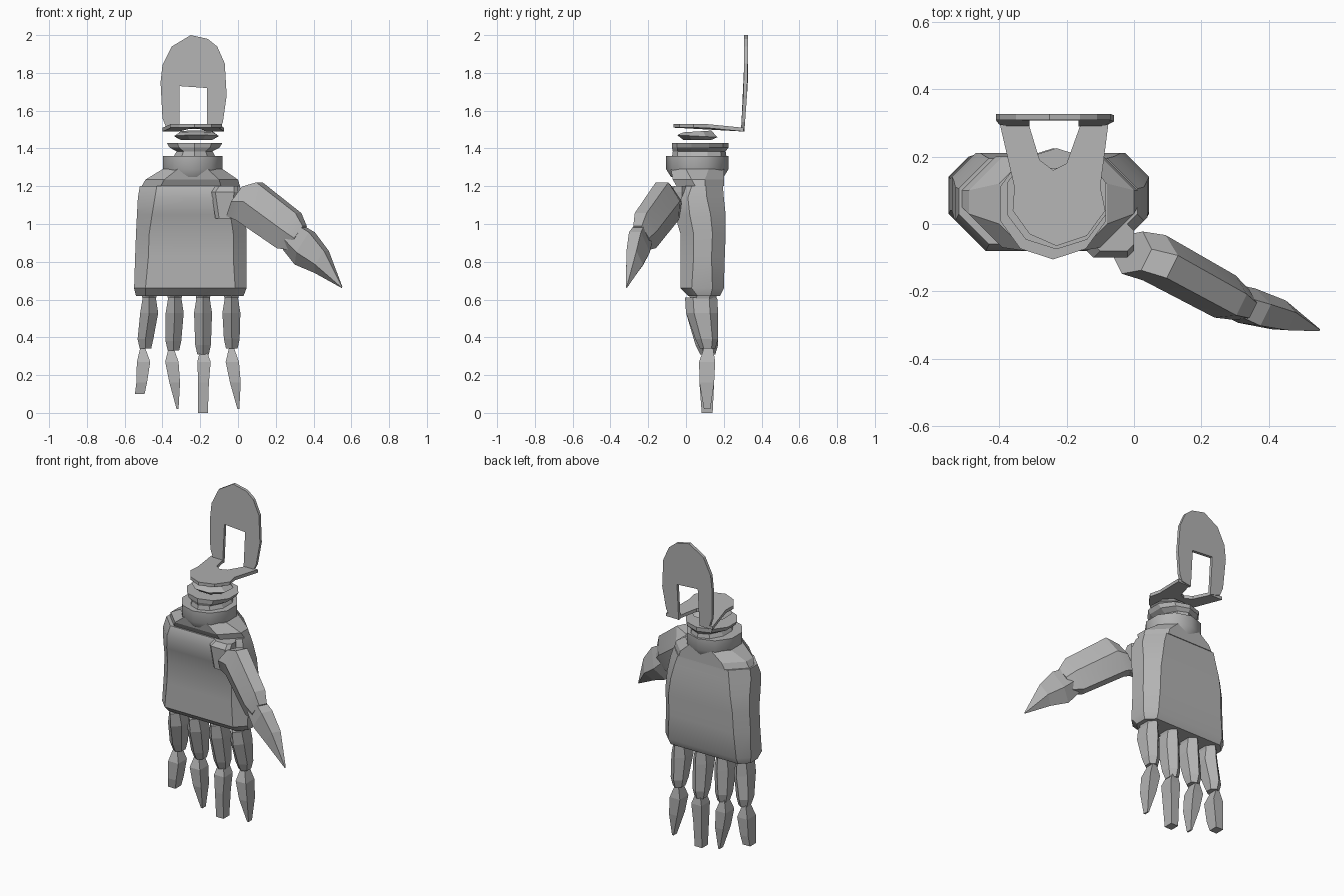
import bpy, bmesh, math
from mathutils import Vector

cube = bpy.data.objects.get("Cube")
if cube:
    bpy.data.objects.remove(cube)

grey = bpy.data.materials.new("warm_grey")
grey.use_nodes = True
COL = (0.45, 0.45, 0.45, 1)
grey.diffuse_color = COL
grey.node_tree.nodes["Principled BSDF"].inputs["Base Color"].default_value = COL


def finish(name, bm, smooth=None):
    bmesh.ops.recalc_face_normals(bm, faces=bm.faces)
    me = bpy.data.meshes.new(name)
    bm.to_mesh(me)
    bm.free()
    me.materials.append(grey)
    ob = bpy.data.objects.new(name, me)
    bpy.context.collection.objects.link(ob)
    if smooth:
        bpy.ops.object.select_all(action='DESELECT')
        ob.select_set(True)
        bpy.context.view_layer.objects.active = ob
        bpy.ops.object.shade_smooth_by_angle(angle=math.radians(smooth))
    return ob


def loft(name, rings, smooth=None):
    """Skin a stack of equal-length point rings and cap both ends."""
    bm = bmesh.new()
    vs = [[bm.verts.new(p) for p in r] for r in rings]
    n = len(vs[0])
    for a, b in zip(vs, vs[1:]):
        for i in range(n):
            j = (i + 1) % n
            bm.faces.new((a[i], a[j], b[j], b[i]))
    bm.faces.new(vs[0])
    bm.faces.new(vs[-1])
    return finish(name, bm, smooth)


def box_ring(z, x0, x1, y0, y1, c=0.0):
    """Horizontal rectangle with corners cut by c."""
    d = min(c, (y1 - y0) * 0.45)
    return [(x0 + c, y0, z), (x1 - c, y0, z), (x1, y0 + d, z), (x1, y1 - d, z),
            (x1 - c, y1, z), (x0 + c, y1, z), (x0, y1 - d, z), (x0, y0 + d, z)]


def oval_ring(z, cx, cy, rx, ry, n=10, tilt=0.0):
    return [(cx + rx * math.cos(t), cy + ry * math.sin(t), z + tilt * math.sin(t))
            for t in (math.tau * (i + 0.5) / n for i in range(n))]


def limb_ring(c, u, v, a, b, n=6):
    """Ring around c in the plane of u and v."""
    return [Vector(c) + u * a * math.cos(t) + v * b * math.sin(t)
            for t in (math.tau * (i + 0.5) / n for i in range(n))]


# Palm with a hollow across its front
loft("palm", [
    box_ring(0.62, -0.54, 0.03, 0.01, 0.18, 0.05),
    box_ring(0.66, -0.55, 0.045, -0.03, 0.20, 0.06),
    box_ring(0.82, -0.545, 0.045, -0.03, 0.205, 0.07),
    box_ring(0.95, -0.54, 0.045, -0.03, 0.21, 0.07),
    box_ring(1.05, -0.535, 0.04, -0.06, 0.21, 0.08),
    box_ring(1.14, -0.53, 0.03, -0.08, 0.20, 0.09),
    box_ring(1.20, -0.52, 0.01, -0.06, 0.195, 0.09)], 35)

# Shoulder of the palm, wrist and joint rings
loft("palm_shoulder", [
    box_ring(1.20, -0.51, 0.01, -0.05, 0.20, 0.10),
    box_ring(1.235, -0.49, 0.0, -0.07, 0.20, 0.10),
    box_ring(1.29, -0.40, -0.08, -0.08, 0.20, 0.08)])
loft("wrist", [
    oval_ring(1.25, -0.24, 0.06, 0.15, 0.14),
    oval_ring(1.29, -0.24, 0.06, 0.165, 0.165),
    oval_ring(1.36, -0.24, 0.06, 0.165, 0.165)], 40)
loft("wrist_collar", [
    oval_ring(1.35, -0.23, 0.07, 0.12, 0.145),
    oval_ring(1.385, -0.23, 0.07, 0.10, 0.14),
    oval_ring(1.405, -0.23, 0.075, 0.14, 0.15),
    oval_ring(1.43, -0.23, 0.075, 0.155, 0.15)])
loft("joint_disc", [
    oval_ring(1.445, -0.22, 0.06, 0.09, 0.08, 8),
    oval_ring(1.465, -0.22, 0.06, 0.125, 0.115, 8, -0.006),
    oval_ring(1.49, -0.22, 0.06, 0.09, 0.08, 8, 0.005)])

# Forked bracket: flat plate with two prongs reaching back
fork = [(-0.31, -0.03), (-0.23, -0.065), (-0.14, -0.035), (-0.085, 0.04), (-0.10, 0.11),
        (-0.075, 0.305), (-0.155, 0.305), (-0.20, 0.18), (-0.24, 0.16), (-0.28, 0.19),
        (-0.315, 0.305), (-0.40, 0.305), (-0.355, 0.11), (-0.36, 0.04)]
loft("bracket_fork", [[(x, y, z - 0.02 * max(0, y - 0.1) / 0.2) for x, y in fork]
                      for z in (1.51, 1.53)])

# Upright bracket plate with an open window at its foot
plate = [(-0.40, 1.56), (-0.41, 1.75), (-0.40, 1.84), (-0.35, 1.94), (-0.25, 2.0),
         (-0.16, 1.98), (-0.11, 1.94), (-0.07, 1.85), (-0.06, 1.68), (-0.08, 1.54),
         (-0.10, 1.50), (-0.165, 1.49), (-0.165, 1.72), (-0.31, 1.73), (-0.31, 1.49),
         (-0.38, 1.51)]
loft("bracket_plate", [[(x, y + 0.018 * min(1, (z - 1.49) / 0.25), z) for x, z in plate]
                       for y in (0.29, 0.309)])

# Fingers: knuckle, upper segment, pointed lower segment
X, Y, Z = Vector((1, 0, 0)), Vector((0, 1, 0)), Vector((0, 0, 1))
names = ("little", "ring", "middle", "index")
uppers = ((-0.47, -0.49, 0.34), (-0.335, -0.342, 0.33), (-0.185, -0.185, 0.31), (-0.035, -0.033, 0.34))
# widest x, tip x, tip z, tip half width
lowers = ((-0.50, -0.52, 0.10, 0.03), (-0.35, -0.32, 0.02, 0.006),
          (-0.18, -0.185, 0.0, 0.03), (-0.03, 0.002, 0.02, 0.006))
for name, (xt, xb, zb), (xw, xe, ze, w) in zip(names, uppers, lowers):
    loft(name + "_knuckle", [
        limb_ring((xt, 0.09, 0.66), X, Y, 0.055, 0.085),
        limb_ring((xt, 0.09, 0.58), X, Y, 0.035, 0.06)])
    loft(name + "_upper", [
        limb_ring((xt, 0.08, 0.61), X, Y, 0.04, 0.085),
        limb_ring((xt, 0.085, 0.53), X, Y, 0.055, 0.085),
        limb_ring((xb, 0.11, zb + 0.05), X, Y, 0.048, 0.06),
        limb_ring((xb, 0.115, zb), X, Y, 0.035, 0.04)])
    loft(name + "_tip", [
        limb_ring((xw - 0.005, 0.12, 0.355), X, Y, 0.014, 0.03, 4),
        limb_ring((xw, 0.112, 0.27), X, Y, 0.05, 0.06, 4),
        limb_ring(((xw + xe) / 2, 0.11, 0.16), X, Y, 0.04, 0.055, 4),
        limb_ring((xe, 0.112, ze), X, Y, w * 1.2, 0.02 + 0.7 * w, 4)])

# Thumb: socket, thick base segment and pointed tip
loft("thumb_socket", [
    box_ring(1.03, -0.12, -0.02, -0.09, 0.0, 0.02),
    box_ring(1.17, -0.14, 0.0, -0.10, 0.0, 0.02),
    box_ring(1.20, -0.12, 0.0, -0.08, 0.0, 0.02)])
along = Vector((0.30, -0.15, -0.20)).normalized()
side = Vector((along.y, -along.x, 0)).normalized()
over = side.cross(along).normalized()
if over.z < 0:
    over = -over
loft("thumb_base", [
    limb_ring((-0.005, -0.085, 1.12), over, side, 0.105, 0.07),
    limb_ring((0.06, -0.10, 1.12), over, side, 0.135, 0.075),
    limb_ring((0.27, -0.215, 0.965), over, side, 0.125, 0.07),
    limb_ring((0.32, -0.24, 0.925), over, side, 0.085, 0.05)], 20)
loft("thumb_tip", [
    limb_ring((0.28, -0.225, 0.94), over, side, 0.09, 0.05, 5),
    limb_ring((0.35, -0.25, 0.88), over, side, 0.11, 0.06, 5),
    limb_ring((0.44, -0.275, 0.805), over, side, 0.075, 0.05, 5),
    limb_ring((0.55, -0.315, 0.665), over, side, 0.004, 0.004, 5)])
